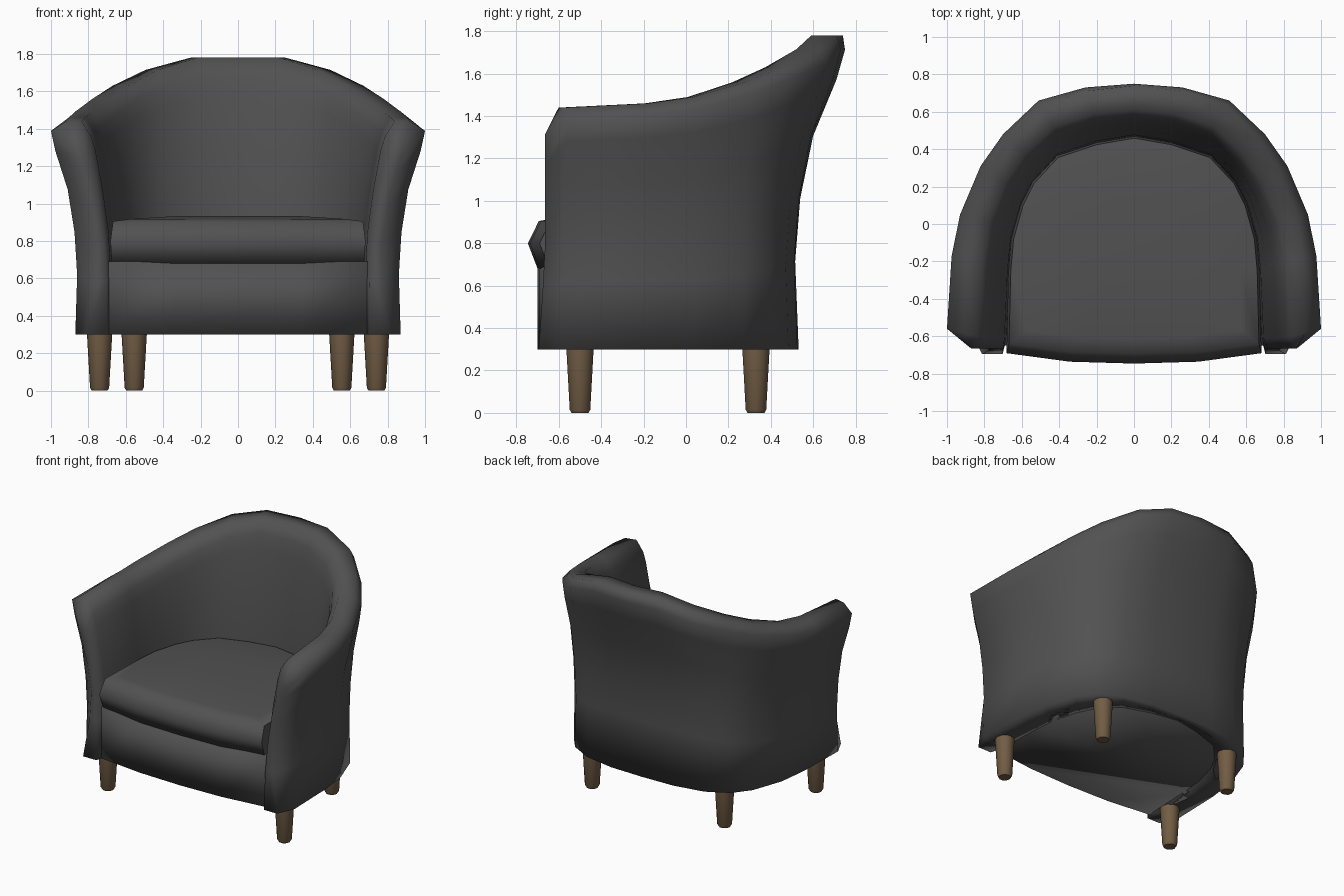
import bpy, bmesh, math
from mathutils import Vector

if "Cube" in bpy.data.objects:
    bpy.data.objects.remove(bpy.data.objects["Cube"])


def material(name, rgb):
    m = bpy.data.materials.new(name)
    m.diffuse_color = (*rgb, 1)
    m.use_nodes = True
    m.node_tree.nodes["Principled BSDF"].inputs["Base Color"].default_value = m.diffuse_color
    return m


FABRIC = material("charcoal fabric", (0.083, 0.083, 0.083))
WOOD = material("brown wood", (0.17, 0.11, 0.06))


def finish(name, bm, mat, angle):
    bmesh.ops.recalc_face_normals(bm, faces=bm.faces)
    me = bpy.data.meshes.new(name)
    bm.to_mesh(me)
    bm.free()
    me.materials.append(mat)
    for p in me.polygons:
        p.use_smooth = True
    me.set_sharp_from_angle(angle=math.radians(angle))
    ob = bpy.data.objects.new(name, me)
    bpy.context.collection.objects.link(ob)
    return ob


def loft(bm, rings):
    """Bridge closed rings of equal length; returns the vertex rings."""
    vs = [[bm.verts.new(p) for p in r] for r in rings]
    n = len(vs[0])
    for a, b in zip(vs, vs[1:]):
        for i in range(n):
            j = (i + 1) % n
            bm.faces.new((a[i], a[j], b[j], b[i]))
    return vs


# Plan curves of the right half, back centre to arm front
OUT_TOP = [(0, .75), (.26, .73), (.51, .66), (.70, .48), (.82, .31), (.93, .05), (.975, -.17), (1, -.56)]
OUT_LOW = [(0, .515), (.26, .51), (.49, .47), (.65, .39), (.745, .27), (.825, .04), (.85, -.18), (.86, -.58)]
IN_TOP = [(0, .58), (.21, .56), (.41, .49), (.56, .35), (.66, .2), (.745, 0), (.78, -.2), (.80, -.61)]
IN_LOW = [(0, .465), (.2, .43), (.41, .36), (.54, .22), (.60, .1), (.65, -.08), (.665, -.25), (.68, -.61)]
RIM = [1.78, 1.78, 1.715, 1.63, 1.56, 1.49, 1.46, 1.44]
HEIGHT = [0, .28, .48, .68, .86, .955, 1]
FLARE_OUT = [.07, 0, .1, .36, .83, 1, 1]
FLARE_IN = [0, 0, .1, .36, .68, .88, 1]


# Wall cross-section: up the outside, over the rim, down the inside
def section(k):
    ot, ol, it, il = (Vector(c[k]) for c in (OUT_TOP, OUT_LOW, IN_TOP, IN_LOW))
    outer, inner = [], []
    for h, fo, fi in zip(HEIGHT, FLARE_OUT, FLARE_IN):
        o, i = ol.lerp(ot, fo), il.lerp(it, fi)
        if h == 1:
            o, i = ot.lerp(it, .06 + .05 * k), ot.lerp(it, .82)
        z = .3 + h * (RIM[k] - .3)
        outer.append(Vector((*o, z)))
        inner.append(Vector((*i, z - (.03 if h == .955 else 0))))
    return outer + inner[::-1]


# Rounded front end of the arm
def arm_end():
    s = section(7)
    n = len(s)
    end = []
    for i, p in enumerate(s):
        q = s[n - 1 - i]
        up = min(1, (p.z - .3) / .5)
        c = p.lerp(q, (.3 + .3 * up) if i < n // 2 else .12)
        z = .3 + (c.z - .3) * .89
        end.append(Vector((c.x, -.695 + .03 * up, z)))
    return end


half = [arm_end()] + [section(k) for k in range(7, -1, -1)]
mirror = [[Vector((-p.x, p.y, p.z)) for p in r] for r in half[-2::-1]]
bm = bmesh.new()
rings = loft(bm, half + mirror)
for r in (rings[0], rings[-1]):
    n = len(r)
    for i in range(n // 2 - 1):
        bm.faces.new((r[i], r[i + 1], r[n - 2 - i], r[n - 1 - i]))
finish("back_and_arms", bm, FABRIC, 100)


# Closed plan outline from a right half, with mirrored left half
def outline(right, z, scale=1, front=0):
    pts = right + [(-x, y) for x, y in right[-2:0:-1]]
    return [Vector((x * scale, (y + (front if y < -.55 else 0) + .12) * scale - .12, z)) for x, y in pts]


def slab(name, rings, angle):
    bm = bmesh.new()
    vs = loft(bm, rings)
    bm.faces.new(vs[0])
    bm.faces.new(vs[-1])
    return finish(name, bm, FABRIC, angle)


# Seat cushion with a bulging front and a crowned top
seat = [(0, -.70), (.34, -.69), (.675, -.645)] + IN_LOW[6::-1]
slab("seat_cushion", [outline(seat, .68), outline(seat, .80, 1.01, -.04),
                      outline(seat, .905, .99), outline(seat, .918, .85),
                      outline(seat, .935, .45)], 70)

# Base under the seat, its back edge hidden inside the wall
mid = [((a[0] + b[0]) / 2, (a[1] + b[1]) / 2) for a, b in zip(OUT_LOW, IN_LOW)]
base = [(0, -.70), (.34, -.69), (.69, -.65)] + mid[6::-1]
slab("seat_base", [outline(base, .3), outline(base, .69)], 100)

# Tapered wooden legs with a small chamfer at the foot
for name, x, y in (("front_leg", .74, -.50), ("back_leg", .555, .33)):
    for side, s in (("right", 1), ("left", -1)):
        bm = bmesh.new()
        rings = loft(bm, [[Vector((r * math.cos(a * math.pi / 5), r * math.sin(a * math.pi / 5), z))
                           for a in range(10)] for r, z in ((.042, 0), (.051, .015), (.068, .31))])
        bm.faces.new(rings[0])
        bm.faces.new(rings[-1])
        leg = finish(f"{name}_{side}", bm, WOOD, 50)
        leg.location = (x * s, y, 0)
